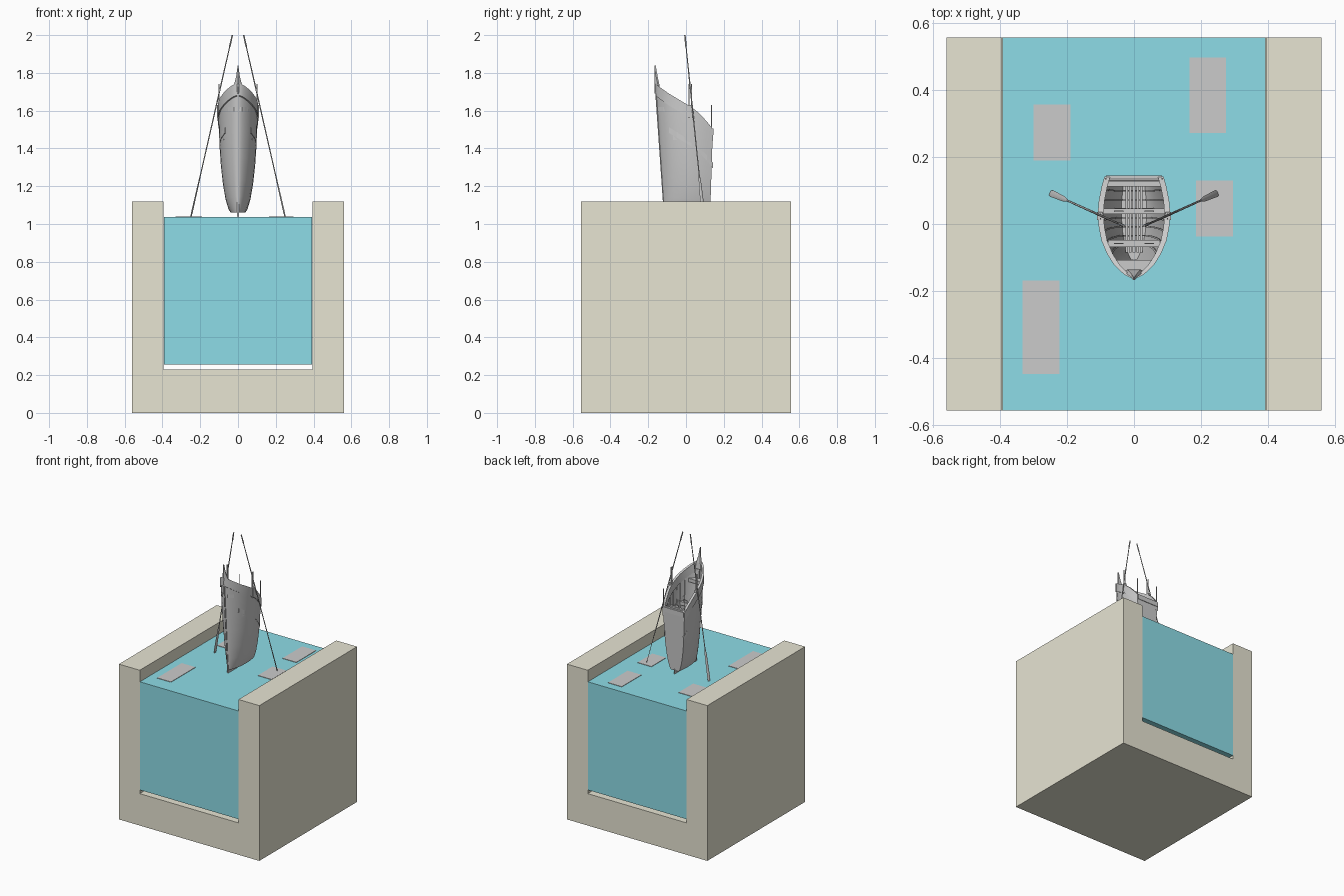
import bpy, bmesh
from mathutils import Vector

if "Cube" in bpy.data.objects:
    bpy.data.objects.remove(bpy.data.objects["Cube"])


def material(name, rgb):
    m = bpy.data.materials.new(name)
    m.diffuse_color = (*rgb, 1)
    m.use_nodes = True
    m.node_tree.nodes["Principled BSDF"].inputs["Base Color"].default_value = m.diffuse_color
    return m


SAND = material("sand", (0.80, 0.78, 0.65))
TEAL = material("teal", (0.27, 0.72, 0.80))


def loft(name, rings, mat=None, smooth=False):
    """Join closed rings of points into a capped solid."""
    bm = bmesh.new()
    vs = [[bm.verts.new(p) for p in r] for r in rings]
    n = len(rings[0])
    for a, b in zip(vs, vs[1:]):
        for i in range(n):
            j = (i + 1) % n
            bm.faces.new((a[i], a[j], b[j], b[i]))
    bm.faces.new(vs[0])
    bm.faces.new(vs[-1])
    bmesh.ops.recalc_face_normals(bm, faces=bm.faces)
    me = bpy.data.meshes.new(name)
    bm.to_mesh(me)
    bm.free()
    ob = bpy.data.objects.new(name, me)
    bpy.context.collection.objects.link(ob)
    if mat:
        me.materials.append(mat)
    if smooth:
        bpy.ops.object.select_all(action='DESELECT')
        ob.select_set(True)
        bpy.context.view_layer.objects.active = ob
        bpy.ops.object.shade_smooth_by_angle(angle=0.6)
    return ob


def box(name, x0, x1, y0, y1, z0, z1, mat=None):
    return loft(name, [[(x0, y0, z), (x1, y0, z), (x1, y1, z), (x0, y1, z)]
                       for z in (z0, z1)], mat)


# U-shaped channel, water block and flat pads on the water
prof = [(-.56, 0), (.56, 0), (.56, 1.12), (.394, 1.12), (.394, .23),
        (-.394, .23), (-.394, 1.12), (-.56, 1.12)]
loft("channel", [[(x, y, z) for x, z in prof] for y in (-.557, .557)], SAND)
box("water", -.393, .393, -.557, .557, .257, 1.037, TEAL)
for x, y0, y1 in ((-.3, .19, .356), (.165, .272, .496), (.185, -.038, .13), (-.332, -.447, -.168)):
    box("surface_pad", x, x + .11, y0, y1, 1.036, 1.04)

# Hull stations: y at sheer, half breadth, sheer height
STATIONS = [(-.16, .006, 1.735), (-.152, .022, 1.728), (-.14, .037, 1.718), (-.12, .056, 1.703),
            (-.09, .075, 1.682), (-.05, .092, 1.658), (-.01, .1, 1.634), (.03, .103, 1.61),
            (.07, .1, 1.578), (.11, .092, 1.535), (.142, .083, 1.495)]
# Half section: fraction of breadth, fraction of height
SECTION = [(1, 1), (.99, .85), (.95, .65), (.88, .45), (.77, .27), (.64, .13), (.5, .04), (.38, 0)]
KEEL = 1.06


def station(y):
    for a, b in zip(STATIONS, STATIONS[1:]):
        if y <= b[0]:
            k = (y - a[0]) / (b[0] - a[0])
            return [p + (q - p) * k for p, q in zip(a, b)]
    return STATIONS[-1]


def breadth(y, z):
    _, b, zs = station(y)
    u = (z - KEEL) / (zs - KEEL)
    for (f0, u0), (f1, u1) in zip(SECTION, SECTION[1:]):
        if u >= u1:
            return b * (f1 + (f0 - f1) * (u - u1) / (u0 - u1))
    return b * .38


def curve(y, inset, top=1.0):
    """Keel-to-sheer section curve, both sides, leaning with the bow."""
    y, b, zs = station(y)
    zb = KEEL + inset * 5
    b = max(b - inset, .001)
    pts = []
    for f, u in SECTION:
        u *= top
        yb = -.115 + (y + .16) * (.243 / .302)
        pts.append((b * f, yb + (y - yb) * u, zb + u * (zs - zb)))
    return pts + [(-x, q, z) for x, q, z in reversed(pts)]


def shell(y, outer, inner, top=1.0):
    return curve(y, outer, top) + curve(y, inner, top)[::-1]


ys = [s[0] for s in STATIONS]
loft("hull", [shell(y, 0, .004) for y in ys], smooth=True)
loft("transom", [curve(y, .001) for y in (.130, .142)])
for i in range(7):
    y = -.095 + i * .033
    loft("rib", [shell(y + d, .003, .008, .93) for d in (0, .005)])

# Gunwale rails and inner stringers
for s in (-1, 1):
    def rail(y, out, inn, lo, hi):
        y, b, z = station(y)
        a, c = s * (b + out), s * max(b - inn, 0)
        return [(a, y, z + lo), (a, y, z + hi), (c, y, z + hi), (c, y, z + lo)]
    loft("gunwale", [rail(y, .005, .012, -.055, .008) for y in ys], smooth=True)
    loft("stringer", [rail(y, -.005, .012, -.2, -.17) for y in ys[4:]])
box("transom_cap", -.083, .083, .129, .145, 1.47, 1.505)


# Seats cut to the hull breadth
def seat(name, y0, y1, z, n=2, thick=.025):
    rings = []
    for i in range(n):
        y = y0 + (y1 - y0) * i / (n - 1)
        w = max(breadth(y, z) - .004, .002)
        rings.append([(-w, y, z), (w, y, z), (w, y, z - thick), (-w, y, z - thick)])
    loft(name, rings)


seat("bow_seat", -.15, -.108, 1.62, 5)
seat("front_thwart", -.068, -.048, 1.47)
seat("middle_thwart", .03, .046, 1.47)
seat("stern_seat", .112, .132, 1.38)
for y in (-.058, .038):
    box("thwart_post", -.004, .004, y - .004, y + .004, 1.08, 1.45)
    for s in (-1, 1):
        box("thwart_knee", s * .045 - .014, s * .045 + .014, y - .002, y + .002, 1.47, 1.485)

# Floor boards
for i in range(-2, 3):
    box("floor_board", i * .011 - .004, i * .011 + .004, -.085, .128, 1.105, 1.115)

# Keel, stem strip and peaked stem head
loft("keel", [[(-.003, -.115, z), (.003, -.115, z), (.003, .134, z), (-.003, .134, z)]
              for z in (1.032, 1.07)])
loft("stem", [[(-.004, y - .004, z), (.004, y - .004, z), (.004, y + .012, z), (-.004, y + .012, z)]
              for y, z in ((-.113, 1.04), (-.162, 1.74))])
loft("stem_head", [[(0, -.166, z), (w, yb - .008, z), (w * .7, yb, z), (-w * .7, yb, z), (-w, yb - .008, z)]
                   for z, w, yb in ((1.69, .03, -.136), (1.735, .022, -.14),
                                    (1.78, .01, -.15), (1.838, .002, -.16))])


# Oars: shaft, grip and blade along one line
def oar(s):
    a, b = Vector((s * .03, -.006, 2)), Vector((s * .25, .093, 1.035))
    d = (b - a).normalized()
    side = Vector((0, 0, 1)).cross(d).normalized()
    nrm = d.cross(side)

    def ring(t, w, h):
        c = a.lerp(b, t)
        return [c + side * w * x + nrm * h * y for x, y in
                ((1, 0), (.7, .7), (0, 1), (-.7, .7), (-1, 0), (-.7, -.7), (0, -1), (.7, -.7))]
    loft("oar", [ring(*r) for r in ((0, .004, .004), (.06, .0045, .0045), (.065, .0028, .0028),
                                    (.3, .0036, .0036), (.76, .003, .003), (.82, .008, .002),
                                    (.97, .0105, .0015), (1, .008, .0015))], smooth=True)
    # Oarlock with two prongs, and stern corner pin
    box("oarlock_block", s * .102 - .008, s * .102 + .008, .012, .036, 1.56, 1.63)
    for y in (.016, .029):
        box("oarlock_prong", s * .1 - .002, s * .1 + .002, y - .002, y + .002, 1.6, 1.74)
    box("stern_pin", s * .084 - .002, s * .084 + .002, .133, .137, 1.47, 1.63)


for s in (-1, 1):
    oar(s)
